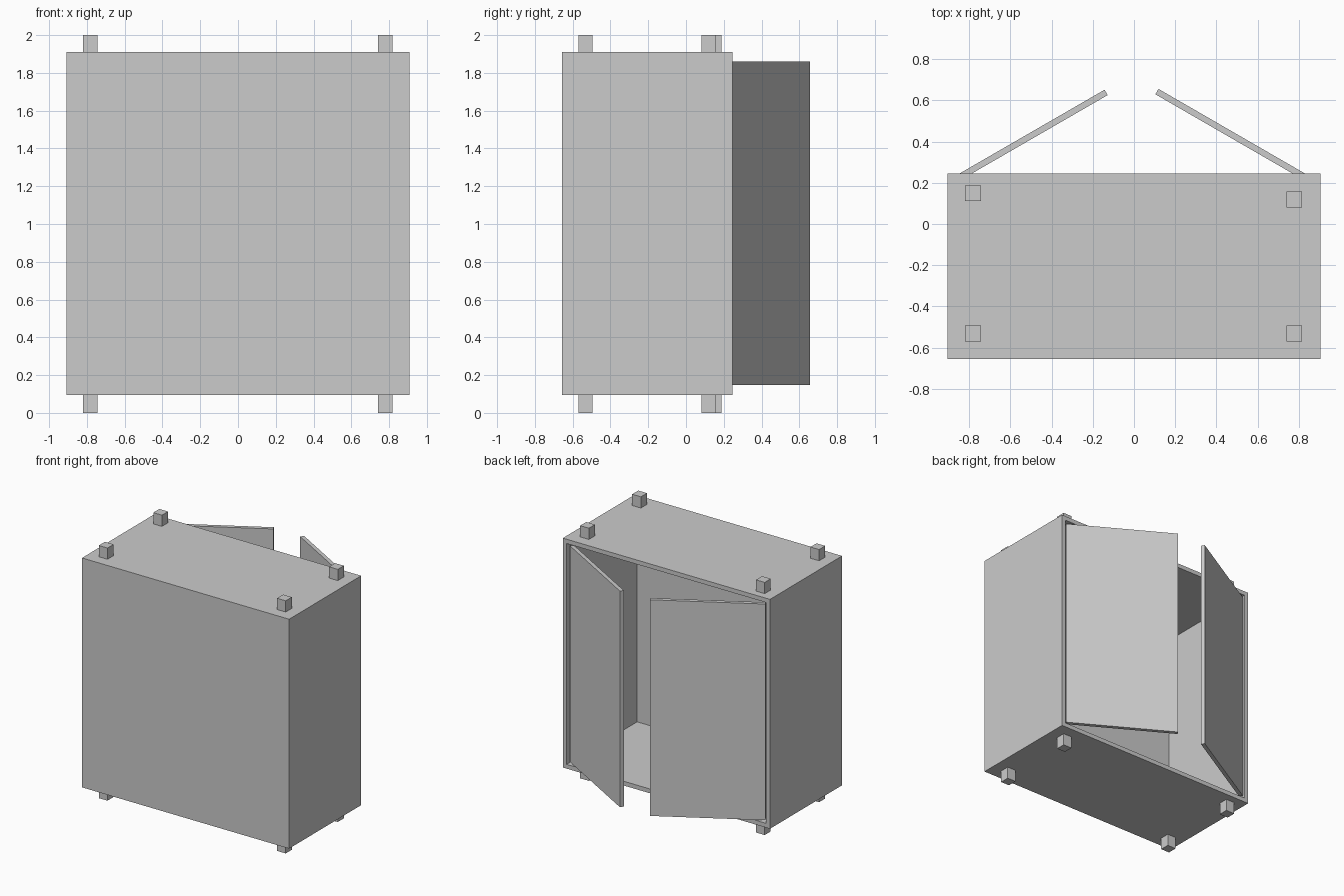
import bpy, bmesh
from math import radians, cos, sin
from mathutils import Matrix, Vector

if "Cube" in bpy.data.objects:
    bpy.data.objects.remove(bpy.data.objects["Cube"])


def box(name, lo, hi, matrix=None):
    """Axis-aligned box from corner lo to corner hi, optionally placed by a matrix."""
    lo, hi = Vector(lo), Vector(hi)
    bm = bmesh.new()
    bmesh.ops.create_cube(bm, size=1)
    bmesh.ops.scale(bm, vec=hi - lo, verts=bm.verts)
    bmesh.ops.translate(bm, vec=(lo + hi) / 2, verts=bm.verts)
    mesh = bpy.data.meshes.new(name)
    bm.to_mesh(mesh)
    bm.free()
    obj = bpy.data.objects.new(name, mesh)
    if matrix:
        obj.matrix_world = matrix
    bpy.context.collection.objects.link(obj)
    return obj


X, Y0, Y1 = 0.907, -0.656, 0.245      # cabinet outline
Z0, Z1 = 0.095, 1.911
WALL, PANEL = 0.048, 0.02

# Cabinet shell: closed box whose +y face is inset and pushed inwards
body = box("cabinet_body", (-X, Y0, Z0), (X, Y1, Z1))
bm = bmesh.new()
bm.from_mesh(body.data)
opening = max(bm.faces, key=lambda f: f.calc_center_median().y)
bmesh.ops.inset_region(bm, faces=[opening], thickness=WALL)
cavity = bmesh.ops.extrude_face_region(bm, geom=[opening])
verts = [v for v in cavity["geom"] if isinstance(v, bmesh.types.BMVert)]
bmesh.ops.translate(bm, vec=(0, Y0 + PANEL - Y1, 0), verts=verts)
if opening.is_valid:
    bmesh.ops.delete(bm, geom=[opening], context='FACES_ONLY')
bmesh.ops.recalc_face_normals(bm, faces=bm.faces)
bm.to_mesh(body.data)
bm.free()

# Doors: slabs hung at the free outer corner, swung open by 30 degrees
for name, side, tip, width in (("left_door", -1, (-0.143, 0.652), 0.83),
                               ("right_door", 1, (0.119, 0.656), 0.85)):
    place = Matrix.Translation((*tip, 0)) @ Matrix.Rotation(radians(-30 * side), 4, 'Z')
    xs = sorted((0, side * width))
    box(name, (xs[0], -0.03, 0.148), (xs[1], 0, 1.859), place)

# Square feet below and matching stubs on top
R = 0.038
for label, x, y in (("front_left", -0.782, -0.532), ("front_right", 0.779, -0.532),
                    ("back_left", -0.782, 0.149), ("back_right", 0.779, 0.119)):
    for part, z0, z1 in (("foot", 0, Z0), ("top_stub", Z1, 2)):
        box(f"{label}_{part}", (x - R, y - R, z0), (x + R, y + R, z1))
